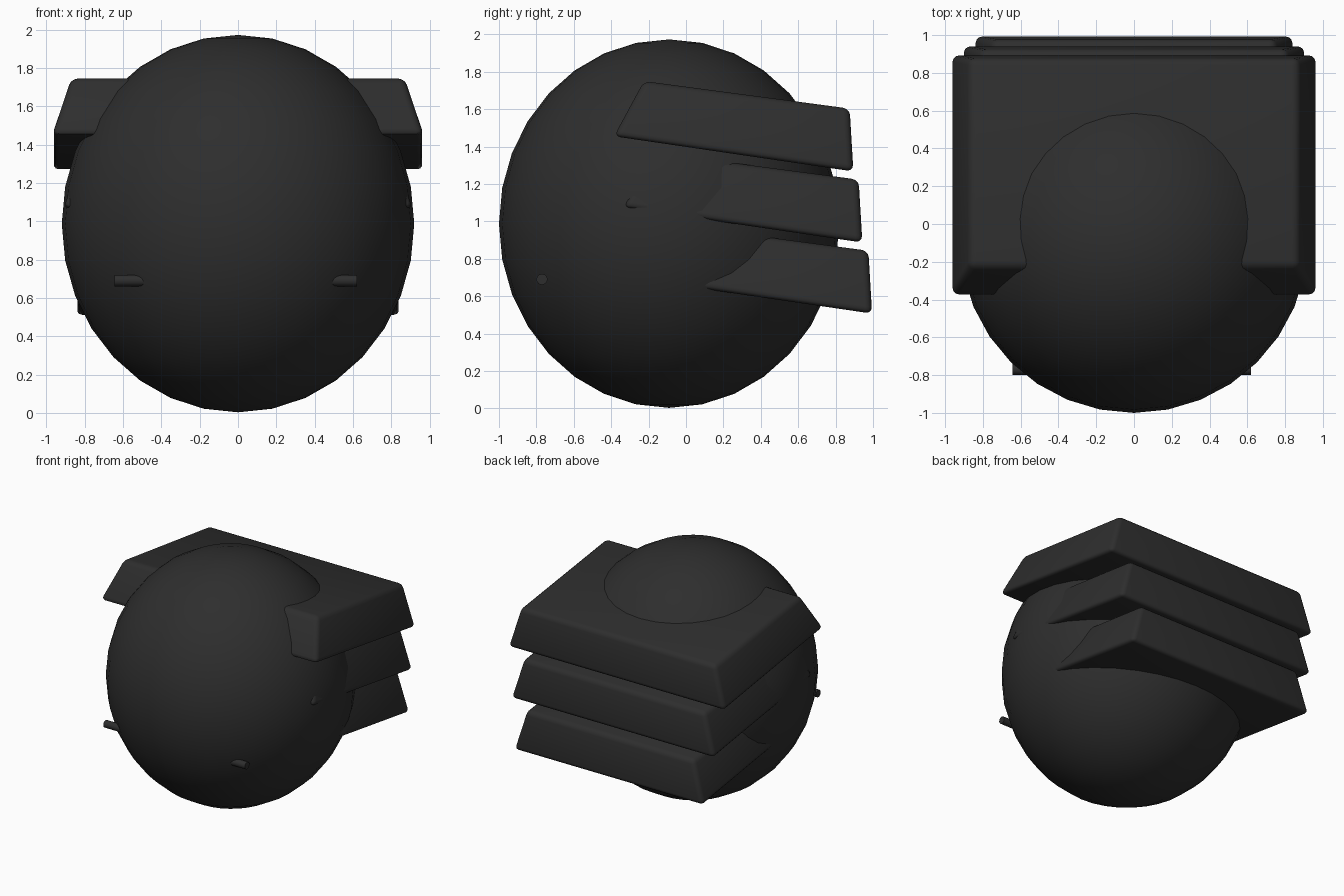
import bpy
import bmesh
import math
from mathutils import Matrix

cube = bpy.data.objects.get("Cube")
if cube:
    bpy.data.objects.remove(cube, do_unlink=True)

# One charcoal colour for everything
charcoal = bpy.data.materials.new("charcoal")
charcoal.use_nodes = True
colour = (0.027, 0.027, 0.027, 1)
charcoal.diffuse_color = colour
charcoal.node_tree.nodes["Principled BSDF"].inputs["Base Color"].default_value = colour


def add_object(name, bm, bevel=0):
    bmesh.ops.recalc_face_normals(bm, faces=bm.faces)
    mesh = bpy.data.meshes.new(name)
    bm.to_mesh(mesh)
    bm.free()
    mesh.materials.append(charcoal)
    obj = bpy.data.objects.new(name, mesh)
    bpy.context.collection.objects.link(obj)
    bpy.ops.object.select_all(action='DESELECT')
    obj.select_set(True)
    bpy.context.view_layer.objects.active = obj
    if bevel:
        mod = obj.modifiers.new("rounded_edges", 'BEVEL')
        mod.width = bevel
        mod.segments = 3
        bpy.ops.object.modifier_apply(modifier=mod.name)
    bpy.ops.object.shade_smooth_by_angle(angle=math.radians(40))
    return obj


# Egg-shaped body
bm = bmesh.new()
bmesh.ops.create_uvsphere(bm, u_segments=32, v_segments=16, radius=1)
bmesh.ops.scale(bm, vec=(0.92, 0.91, 0.985), verts=bm.verts)
bmesh.ops.translate(bm, vec=(0, -0.09, 0.988), verts=bm.verts)
add_object("body", bm)


# Tilted slabs, tapered towards the top; profile points are (y, z, inset)
PROFILE = [(-0.385, 1.455, 0), (-0.225, 1.75, 0.1),
           (0.875, 1.603, 0.1), (0.895, 1.267, 0)]


def slab(name, half_width, dy, dz):
    bm = bmesh.new()
    sides = [[bm.verts.new((s * (half_width - inset), y + dy, z + dz))
              for y, z, inset in PROFILE] for s in (-1, 1)]
    left, right = sides
    bm.faces.new(left)
    bm.faces.new(right[::-1])
    for i in range(4):
        j = (i + 1) % 4
        bm.faces.new((left[i], right[i], right[j], left[j]))
    add_object(name, bm, bevel=0.035)


slab("upper_slab", 0.97, 0, 0)
slab("middle_slab", 0.91, 0.048, -0.38)
slab("lower_slab", 0.848, 0.1, -0.76)

# Thin rod through the front of the body
bm = bmesh.new()
bmesh.ops.create_cone(bm, cap_ends=True, segments=24, radius1=0.029,
                      radius2=0.029, depth=1.265)
bmesh.ops.rotate(bm, matrix=Matrix.Rotation(math.pi / 2, 3, 'Y'), verts=bm.verts)
bmesh.ops.translate(bm, vec=(-0.012, -0.77, 0.69), verts=bm.verts)
add_object("front_rod", bm)
